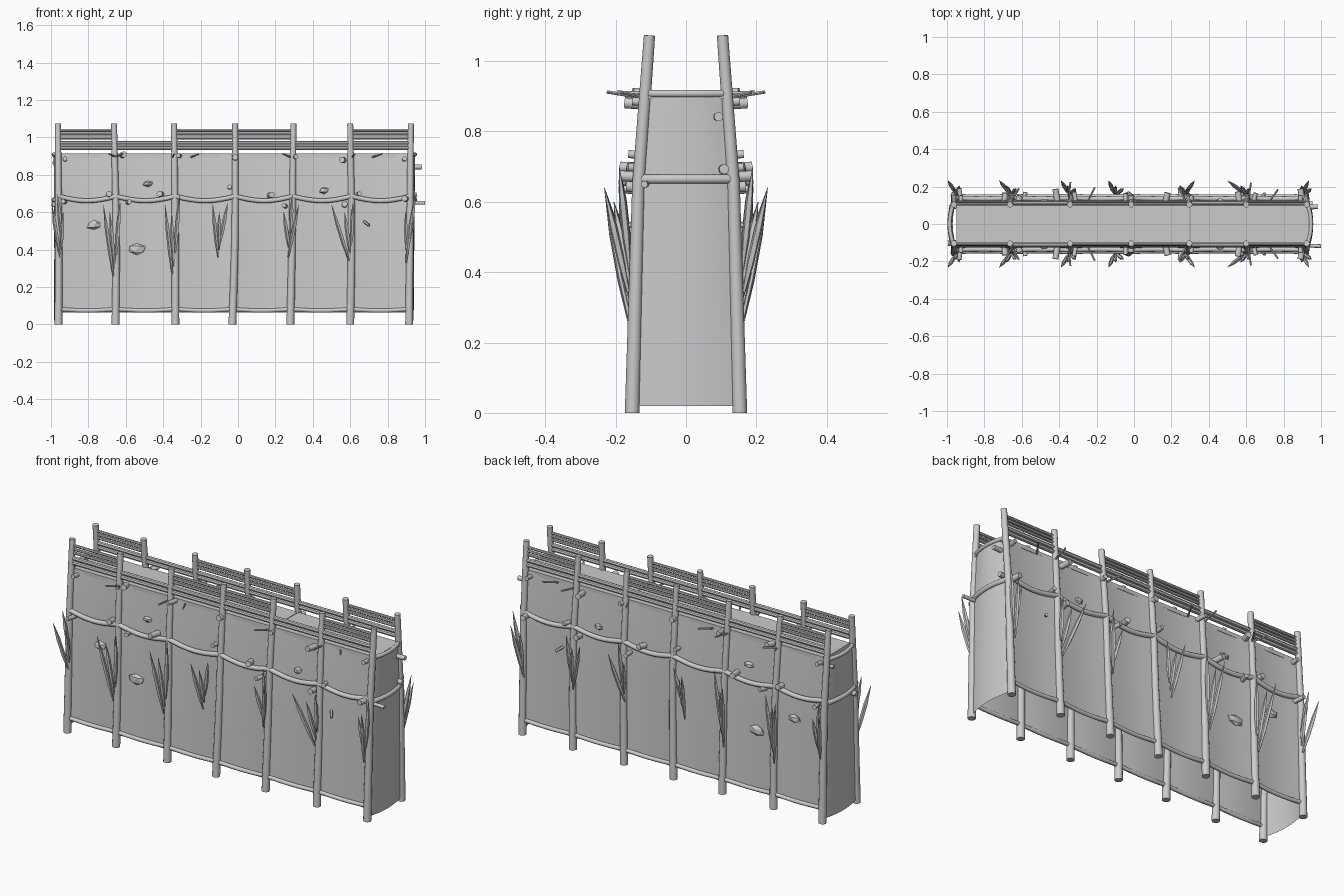
import bpy, bmesh, math, random
from mathutils import Vector

if "Cube" in bpy.data.objects:
    bpy.data.objects.remove(bpy.data.objects["Cube"])

random.seed(4)
BASE_X = [-0.96, -0.655, -0.335, -0.03, 0.28, 0.6, 0.915]
TOP_X = [-0.963, -0.663, -0.342, -0.015, 0.296, 0.6, 0.924]


def side_y(z):
    """Leaning line of the posts."""
    if z < 0.65:
        return 0.153 - 0.018 * z / 0.65
    return 0.135 - 0.031 * (z - 0.65) / 0.42


def post_x(i, z):
    bow = 0.012 * math.sin(math.pi * min(z, 1)) * (1 if i % 2 else 0.4)
    return BASE_X[i] + (TOP_X[i] - BASE_X[i]) * z / 1.07 + bow * (0.6 if i < 6 else 0)


def finish(bm, name, smooth=True):
    bmesh.ops.recalc_face_normals(bm, faces=bm.faces)
    me = bpy.data.meshes.new(name)
    bm.to_mesh(me)
    bm.free()
    ob = bpy.data.objects.new(name, me)
    bpy.context.collection.objects.link(ob)
    if smooth:
        bpy.ops.object.select_all(action='DESELECT')
        ob.select_set(True)
        bpy.context.view_layer.objects.active = ob
        bpy.ops.object.shade_smooth_by_angle(angle=math.radians(40))
    return ob


def tube(bm, pts, radii, n=10):
    """Capped round pole swept through points."""
    pts = [Vector(p) for p in pts]
    if not isinstance(radii, (list, tuple)):
        radii = [radii] * len(pts)
    rings = []
    for k, p in enumerate(pts):
        d = (pts[min(k + 1, len(pts) - 1)] - pts[max(k - 1, 0)]).normalized()
        ref = Vector((0, 0, 1)) if abs(d.z) < 0.7 else Vector((0, 1, 0))
        u = d.cross(ref).normalized()
        v = d.cross(u)
        rings.append([bm.verts.new(p + radii[k] * (u * math.cos(2 * math.pi * a / n) +
                      v * math.sin(2 * math.pi * a / n))) for a in range(n)])
    for r0, r1 in zip(rings, rings[1:]):
        for a in range(n):
            bm.faces.new((r0[a], r0[(a + 1) % n], r1[(a + 1) % n], r1[a]))
    bm.faces.new(rings[0])
    bm.faces.new(rings[-1])


def sheet(bm, fn, nu, nv):
    """Grid surface from a function of u, v."""
    g = [[bm.verts.new(fn(i / nu, j / nv)) for j in range(nv + 1)] for i in range(nu + 1)]
    for i in range(nu):
        for j in range(nv):
            bm.faces.new((g[i][j], g[i + 1][j], g[i + 1][j + 1], g[i][j + 1]))


# Upright posts
bm = bmesh.new()
for s in (-1, 1):
    for i in range(7):
        zs = [0, 0.2, 0.42, 0.65, 0.86, 1.073]
        tube(bm, [(post_x(i, z), s * side_y(z), z) for z in zs],
             [0.021, 0.02, 0.019, 0.018, 0.017, 0.016], 12)
finish(bm, "upright_posts")

# Stretched side panels, bowed in slightly between posts
bm = bmesh.new()
for s in (-1, 1):
    for i in range(6):
        def panel(u, v):
            z = 0.065 + 0.84 * v
            x = post_x(i, z) * (1 - u) + post_x(i + 1, z) * u
            return (x, s * (side_y(z) - 0.010 * math.sin(math.pi * u)), z)
        sheet(bm, panel, 8, 8)
ob = finish(bm, "side_panels")

# Bulging end panels
bm = bmesh.new()
for e, i in ((-1, 0), (1, 6)):
    def end(u, v):
        z = 0.02 + 0.895 * v
        t = 2 * u - 1
        return (post_x(i, z) + e * 0.024 * (1 - t * t), t * side_y(z), z)
    sheet(bm, end, 12, 8)
finish(bm, "end_panels")

# Walkway deck in two boards
bm = bmesh.new()
for x0, x1 in ((-0.95, 0.298), (0.302, 0.935)):
    r = bmesh.ops.create_cube(bm, size=1)
    for v in r['verts']:
        v.co = ((x0 + x1) / 2 + v.co.x * (x1 - x0), v.co.y * 0.22, 0.903 + v.co.z * 0.022)
finish(bm, "walkway_deck", False)

# Bottom and middle rails, sagging between posts
for name, zr, sag, r, out in (("bottom_rails", 0.082, 0.008, 0.011, 0.0),
                              ("middle_rails", 0.685, 0.024, 0.013, 0.006)):
    bm = bmesh.new()
    for s in (-1, 1):
        for i in range(6):
            pts = []
            for k in range(9):
                u = k / 8
                z = zr - sag * math.sin(math.pi * u)
                x = post_x(i, z) * (1 - u) + post_x(i + 1, z) * u
                pts.append((x, s * (side_y(z) + out - 0.005 * math.sin(math.pi * u)), z))
            tube(bm, pts, r)
    finish(bm, name)

# End rails
bm = bmesh.new()
for e, i in ((-1, 0), (1, 6)):
    for z, r in ((0.665, 0.014), (0.908, 0.011)):
        tube(bm, [(post_x(i, z) + e * 0.024 * (1 - t * t), t * side_y(z), z)
                  for t in [k / 5 - 1 for k in range(11)]], r)
finish(bm, "end_rails")

# Parapet rails: low rows run full length, high rows leave two gaps
bm = bmesh.new()
for s in (-1, 1):
    for z in (0.943, 0.968):
        tube(bm, [(TOP_X[0], s * side_y(z), z), (TOP_X[6], s * side_y(z), z)], 0.0115, 8)
    for z in (0.998, 1.018, 1.038):
        for a, b in ((0, 1), (2, 4), (5, 6)):
            tube(bm, [(TOP_X[a], s * side_y(z), z), (TOP_X[b], s * side_y(z), z)], 0.008, 8)
finish(bm, "parapet_rails")

# Pointed stakes fanned against each post: base x, base z, tip x list
stakes = [(-0.945, 0.36, (-0.995, -0.935, -0.965)),
          (-0.66, 0.26, (-0.72, -0.685, -0.63)),
          (-0.345, 0.27, (-0.39, -0.355, -0.31)),
          (-0.10, 0.36, (-0.135, -0.10, -0.055)),
          (0.275, 0.36, (0.325, 0.245, 0.29)),
          (0.60, 0.34, (0.50, 0.57, 0.615)),
          (0.905, 0.33, (0.935, 0.895, 0.95))]
bm = bmesh.new()
for s in (-1, 1):
    for n, (bx, bz, tips) in enumerate(stakes):
        for k, tx in enumerate(tips):
            a = Vector((bx + 0.006 * (k - 1), s * (side_y(bz) + 0.017), bz + 0.04 * k))
            tz = (0.64, 0.60, 0.70)[k] - 0.05 * (n % 2) * (k > 1)
            b = Vector((tx, s * (0.232, 0.205, 0.19)[k], tz))
            tube(bm, [a.lerp(b, t) for t in (0, 0.3, 0.65, 1)],
                 [0.004, 0.011, 0.011, 0.0008], 5)
finish(bm, "pointed_stakes", False)

# Short pegs beside the joints
pegs = [(-0.925, 0.655), (-0.69, 0.695), (-0.59, 0.652), (-0.41, 0.695), (-0.045, 0.732),
        (0.17, 0.69), (0.255, 0.632), (0.57, 0.64), (0.64, 0.695), (0.9, 0.67),
        (-0.925, 0.882), (-0.62, 0.905), (-0.31, 0.9), (-0.015, 0.89), (0.3, 0.893),
        (0.565, 0.877), (0.89, 0.882)]
bm = bmesh.new()
for s in (-1, 1):
    for k, (x, z) in enumerate(pegs):
        y = side_y(z) - 0.01
        ln = 0.045 + 0.02 * (k % 3 == 0)
        tube(bm, [(x, s * y, z), (x + 0.01 * (k % 3 - 1), s * (y + ln), z + 0.004)],
             0.012 + 0.004 * (k % 2))
# Pegs sticking out of the ends
for x0, x1, y, z, r in ((0.92, 0.982, 0.09, 0.842, 0.013), (0.92, 0.955, 0.105, 0.693, 0.014),
                        (0.92, 1.0, -0.115, 0.65, 0.01), (-0.95, -0.99, 0.09, 0.865, 0.01),
                        (-0.95, -0.995, -0.1, 0.64, 0.014)):
    tube(bm, [(x0, y, z), (x1, y * 1.03, z)], r)
finish(bm, "joint_pegs")

# Thin sticks poking outward
bm = bmesh.new()
for s in (-1, 1):
    for x, dx in ((-0.66, 0.045), (-0.65, -0.04), (-0.35, 0.01), (-0.25, 0.04),
                  (0.28, -0.04), (0.61, 0.015), (0.72, 0.05)):
        tube(bm, [(x, s * 0.115, 0.895), (x + dx, s * (0.235 - abs(dx)), 0.912)], 0.005, 6)
    tube(bm, [(0.675, s * 0.13, 0.55), (0.70, s * 0.165, 0.53)], 0.008, 6)
finish(bm, "thin_sticks")

# Stone chips stuck in the panels
bm = bmesh.new()
for s in (-1, 1):
    for x, z, w, h in ((-0.54, 0.402, 0.053, 0.034), (-0.77, 0.53, 0.042, 0.026),
                       (-0.48, 0.752, 0.03, 0.017), (0.46, 0.717, 0.026, 0.02)):
        r = bmesh.ops.create_icosphere(bm, subdivisions=1, radius=1)
        for v in r['verts']:
            f = random.uniform(0.85, 1.1)
            v.co = (x + v.co.x * w * f, s * (side_y(z) - 0.008) + v.co.y * 0.018, z + v.co.z * h * f)
finish(bm, "stone_chips", False)
